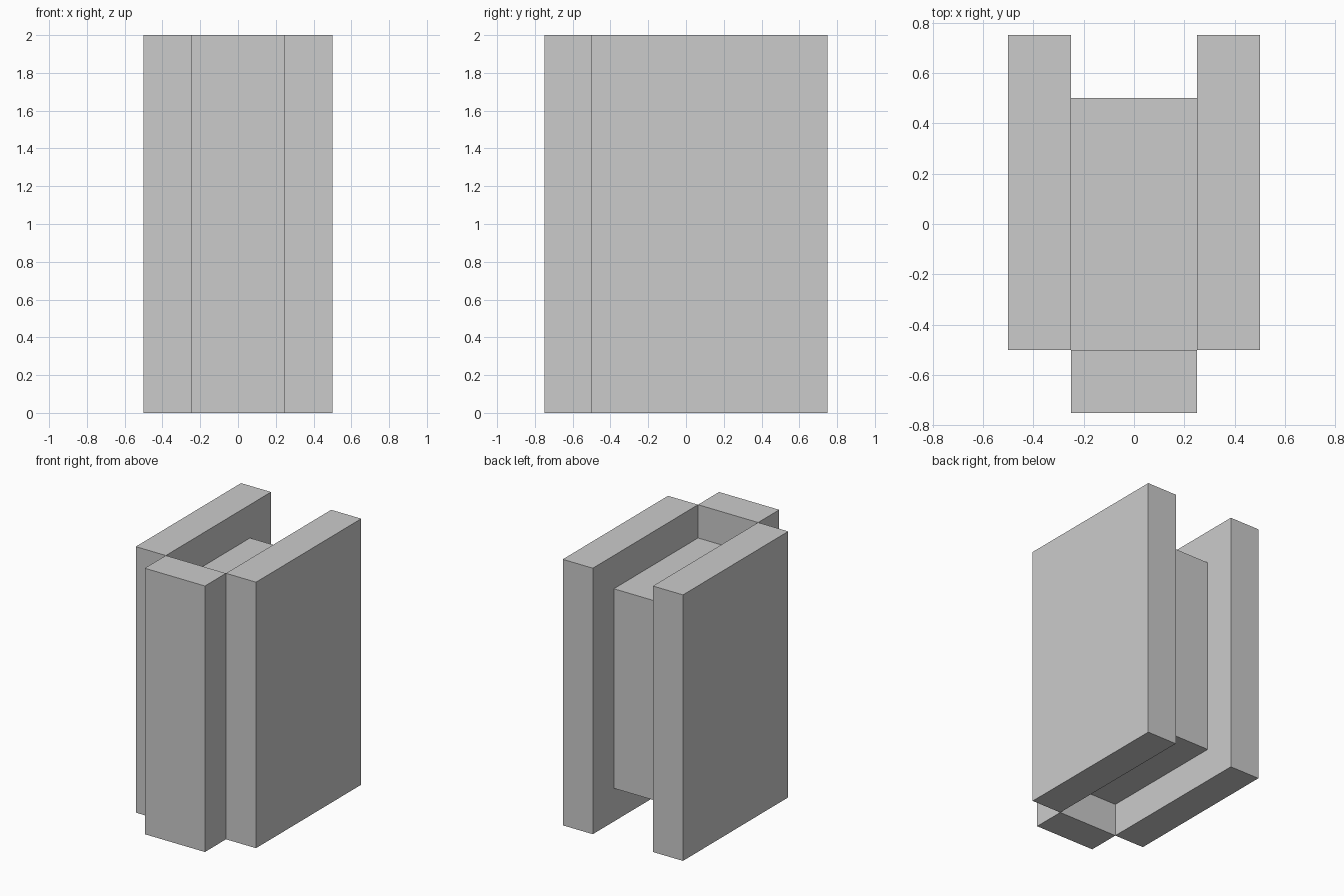
import bpy

if "Cube" in bpy.data.objects:
    bpy.data.objects.remove(bpy.data.objects["Cube"])


def box(name, x, y, z):
    """Axis-aligned box from (min, max) ranges."""
    spans = (x, y, z)
    bpy.ops.mesh.primitive_cube_add(size=1, location=[(a + b) / 2 for a, b in spans])
    obj = bpy.context.object
    obj.name = name
    obj.scale = [b - a for a, b in spans]
    bpy.ops.object.transform_apply(location=False, rotation=False, scale=True)
    return obj


# Tall side walls
for side, x in (("left", (-0.5, -0.25)), ("right", (0.25, 0.5))):
    box(side + "_wall", x, (-0.5, 0.75), (0, 2))

# Full-height front panel, projecting ahead of the walls
box("front_panel", (-0.25, 0.25), (-0.75, -0.5), (0, 2))

# Shorter core, recessed between the walls at top, bottom and back
box("core", (-0.25, 0.25), (-0.5, 0.5), (0.25, 1.75))
